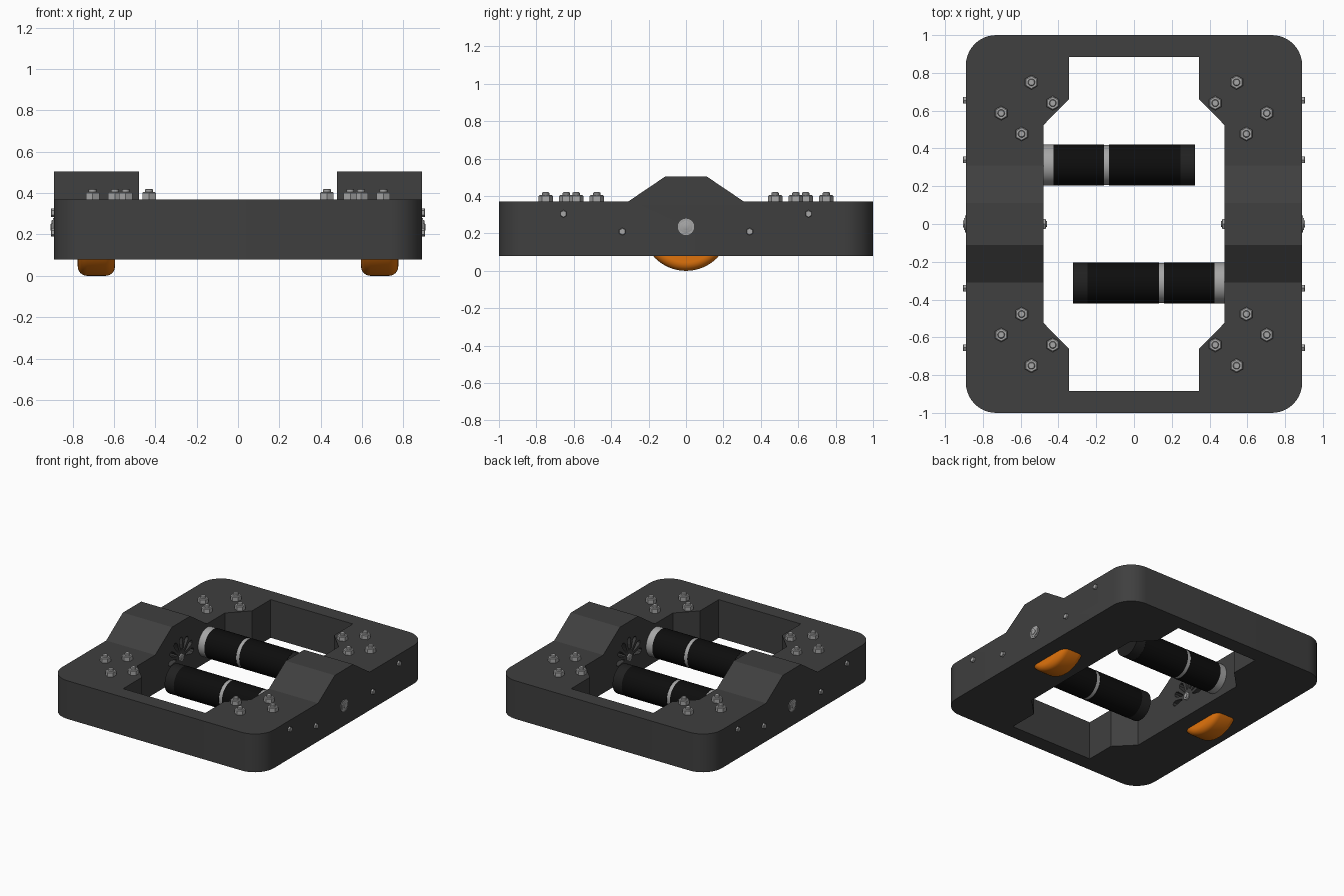
import bpy, bmesh
from math import cos, sin, pi, radians
from mathutils import Vector

if "Cube" in bpy.data.objects:
    bpy.data.objects.remove(bpy.data.objects["Cube"])


def material(name, rgb):
    m = bpy.data.materials.new(name)
    m.diffuse_color = (*rgb, 1)
    m.use_nodes = True
    m.node_tree.nodes["Principled BSDF"].inputs["Base Color"].default_value = m.diffuse_color
    return m


FRAME = material("dark_grey", (0.05, 0.05, 0.05))
BLACK = material("black", (0.004, 0.004, 0.004))
CAP = material("charcoal", (0.015, 0.015, 0.015))
STEEL = material("steel", (0.38, 0.38, 0.38))
ORANGE = material("orange", (0.78, 0.18, 0.004))


def finish(name, bm, mat):
    bmesh.ops.recalc_face_normals(bm, faces=bm.faces)
    mesh = bpy.data.meshes.new(name)
    bm.to_mesh(mesh)
    bm.free()
    ob = bpy.data.objects.new(name, mesh)
    bpy.context.collection.objects.link(ob)
    mesh.materials.append(mat)
    return ob


def prism(name, pts, axis, lo, hi, mat=FRAME):
    """Extrude a 2D outline: axis 'z' uses (x, y), axis 'x' uses (y, z)."""
    bm = bmesh.new()
    place = (lambda p, t: (p[0], p[1], t)) if axis == "z" else (lambda p, t: (t, p[0], p[1]))
    a = [bm.verts.new(place(p, lo)) for p in pts]
    b = [bm.verts.new(place(p, hi)) for p in pts]
    n = len(pts)
    bm.faces.new(a)
    bm.faces.new(b)
    for i in range(n):
        j = (i + 1) % n
        bm.faces.new((a[i], a[j], b[j], b[i]))
    return finish(name, bm, mat)


def lathe(name, profile, axis, loc, mat, segs=32, sign=1):
    """Spin (offset, radius) pairs about the x or z axis through loc."""
    bm = bmesh.new()
    rings = []
    for t, r in profile:
        ring = []
        for k in range(segs):
            u = 2 * pi * k / segs + pi / 2
            c, s = r * cos(u), r * sin(u)
            v = (c, s, t * sign) if axis == "z" else (t * sign, c, s)
            ring.append(bm.verts.new(Vector(loc) + Vector(v)))
        rings.append(ring)
    for a, b in zip(rings, rings[1:]):
        for i in range(segs):
            j = (i + 1) % segs
            bm.faces.new((a[i], a[j], b[j], b[i]))
    bm.faces.new(rings[0])
    bm.faces.new(rings[-1])
    return finish(name, bm, mat)


def boolean(ob, cutter, op):
    mod = ob.modifiers.new("cut", "BOOLEAN")
    mod.operation, mod.solver, mod.object = op, "EXACT", cutter
    bpy.context.view_layer.objects.active = ob
    bpy.ops.object.modifier_apply(modifier=mod.name)
    bpy.data.objects.remove(cutter)


# Chassis: side silhouette with wheel humps, trimmed to the rounded plan
half = [(1.1, 0.08), (1.1, 0.37), (0.31, 0.37), (0.11, 0.505)]
side = half + [(-y, z) for y, z in reversed(half)]
chassis = prism("chassis", side, "x", -1, 1)
R = 0.16
plan = []
for q, (sx, sy) in enumerate([(1, 1), (-1, 1), (-1, -1), (1, -1)]):
    for k in range(11):
        a = pi / 2 * (q + k / 10)
        plan.append((sx * (0.89 - R) + R * cos(a), sy * (1 - R) + R * sin(a)))
boolean(chassis, prism("plan_cutter", plan, "z", -0.5, 1), "INTERSECT")

# Central opening with chamfered shoulders
quarter = [(0.478, 0.525), (0.345, 0.66), (0.345, 0.885)]
hole = quarter + [(-x, y) for x, y in reversed(quarter)]
hole += [(-x, -y) for x, y in quarter] + [(x, -y) for x, y in reversed(quarter)]
boolean(chassis, prism("opening_cutter", hole, "z", -0.5, 1), "DIFFERENCE")

# Fan of petal vents on the inner wheel walls
AXLE = 0.235
petal = [(0.055, -0.005), (0.125, -0.02), (0.145, -0.014), (0.152, 0),
         (0.145, 0.014), (0.125, 0.02), (0.055, 0.005)]
for s in (-1, 1):
    for i in range(7):
        a = radians(30 * i)
        pts = [(r * cos(a) - w * sin(a), AXLE + r * sin(a) + w * cos(a)) for r, w in petal]
        boolean(chassis, prism("vent_cutter", pts, "x", s * 0.4, s * 0.56), "DIFFERENCE")

# Wheels with rounded tread edges
arc = [(0.045 * sin(radians(a)), 0.19 + 0.045 * cos(radians(a))) for a in range(0, 91, 15)]
tread = [(-0.045 - x, r) for x, r in reversed(arc)] + [(0.045 + x, r) for x, r in arc]
for s, n in ((-1, "left"), (1, "right")):
    lathe(n + "_wheel", tread, "x", (s * 0.685, 0, AXLE), ORANGE, 64)

# Motors: gearbox plate, gearbox, ring, body and end cap
sections = [("plate", -0.48, -0.425, 0.108, STEEL), ("gearbox", -0.425, -0.16, 0.109, BLACK),
            ("ring", -0.16, -0.132, 0.106, STEEL), ("body", -0.132, 0.245, 0.109, BLACK),
            ("cap", 0.245, 0.322, 0.108, CAP)]
for s, n in ((1, "back"), (-1, "front")):
    for part, x0, x1, r, mat in sections:
        lathe(f"{n}_motor_{part}", [(x0, r), (x1, r)], "x", (0, s * 0.312, AXLE), mat, 48, s)


def nut(name, axis, loc, r, h, sign=1):
    """Chamfered hex nut with a stud end showing."""
    lathe(name, [(-0.01, r), (h * 0.85, r), (h, r * 0.85)], axis, loc, STEEL, 6, sign)
    lathe(name + "_stud", [(0, r * 0.5), (h * 1.35, r * 0.5), (h * 1.45, r * 0.4)],
          axis, loc, STEEL, 16, sign)


for sx in (-1, 1):
    # Top nuts, four per corner
    for sy in (-1, 1):
        for x, y in [(0.543, 0.75), (0.43, 0.64), (0.703, 0.587), (0.595, 0.477)]:
            nut("top_nut", "z", (sx * x, sy * y, 0.37), 0.038, 0.035)
        # Side screws
        for y, z in [(0.655, 0.305), (0.34, 0.21)]:
            lathe("side_screw", [(-0.01, 0.02), (0.013, 0.02), (0.015, 0.017)], "x",
                  (sx * 0.89, sy * y, z), STEEL, 6, sx)
    # Axle ends, outside and inside
    lathe("axle_washer", [(-0.01, 0.044), (0.004, 0.044)], "x", (sx * 0.89, 0, AXLE), STEEL, 32, sx)
    nut("axle_nut", "x", (sx * 0.89, 0, AXLE), 0.036, 0.011, sx)
    nut("inner_axle_nut", "x", (sx * 0.478, 0, AXLE), 0.03, 0.012, -sx)

bpy.ops.object.select_all(action="SELECT")
bpy.context.view_layer.objects.active = chassis
bpy.ops.object.shade_smooth_by_angle(angle=radians(30))
